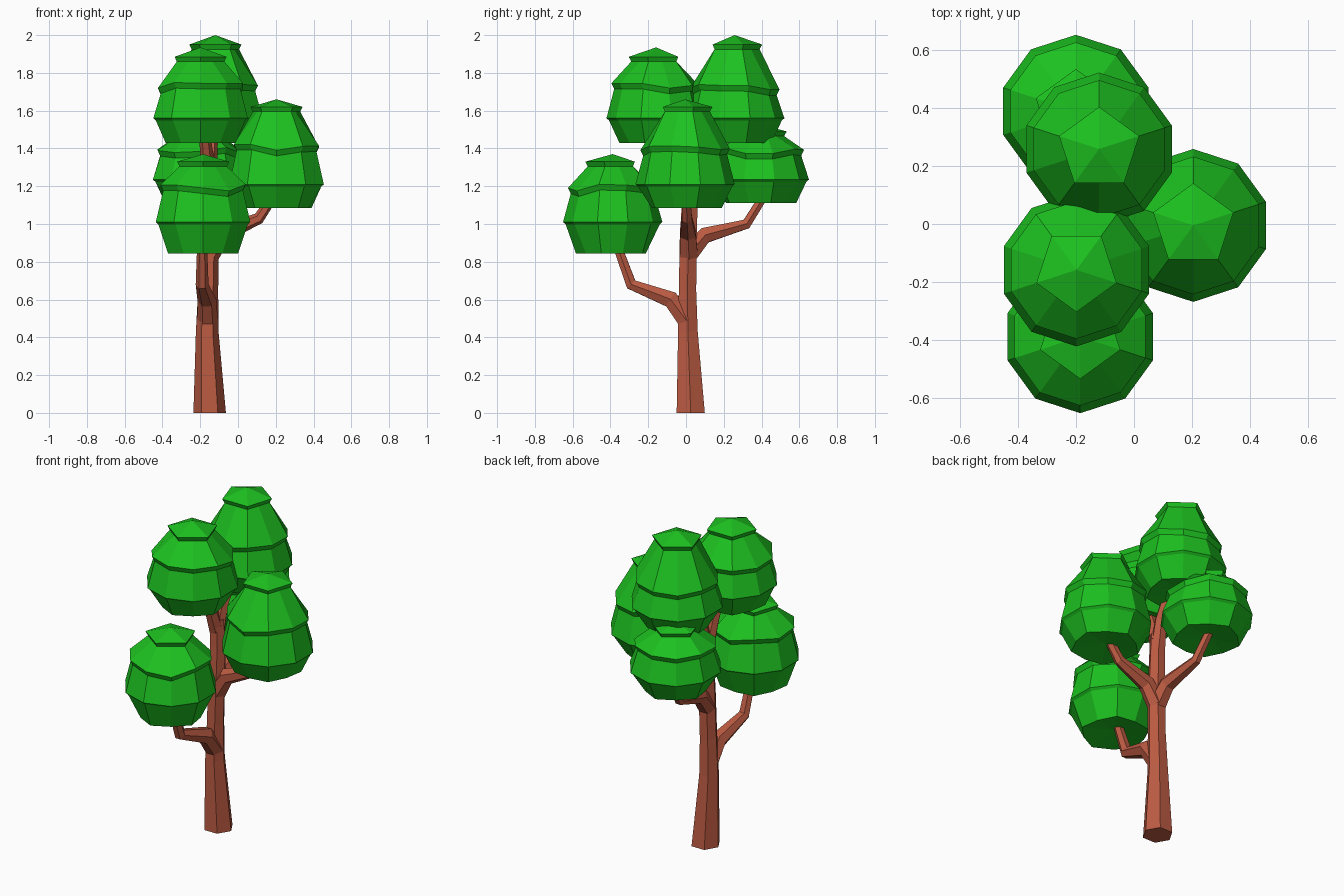
import bpy, bmesh, math, random
from mathutils import Vector

if "Cube" in bpy.data.objects:
    bpy.data.objects.remove(bpy.data.objects["Cube"])

random.seed(4)


def material(name, rgb):
    m = bpy.data.materials.new(name)
    m.diffuse_color = (*rgb, 1)
    m.use_nodes = True
    m.node_tree.nodes["Principled BSDF"].inputs["Base Color"].default_value = m.diffuse_color
    return m


GREEN = material("leaf_green", (0.012, 0.53, 0.014))
BROWN = material("bark_brown", (0.5, 0.105, 0.055))


def finish(bm, name, mat):
    bmesh.ops.recalc_face_normals(bm, faces=bm.faces[:])
    me = bpy.data.meshes.new(name)
    bm.to_mesh(me)
    bm.free()
    me.materials.append(mat)
    ob = bpy.data.objects.new(name, me)
    bpy.context.collection.objects.link(ob)
    return ob


def bridge(bm, rings):
    for a, b in zip(rings, rings[1:]):
        n = len(a)
        for i in range(n):
            j = (i + 1) % n
            bm.faces.new((a[i], a[j], b[j], b[i]))


def fan(bm, ring, tip):
    for i in range(len(ring)):
        bm.faces.new((ring[i], ring[(i + 1) % len(ring)], tip))


def limb(name, points, radii, sides=6):
    """Faceted tapering tube along a path, with a twist-free frame."""
    bm = bmesh.new()
    pts = [Vector(p) for p in points]
    u = Vector((1, 0, 0))
    rings = []
    for k, p in enumerate(pts):
        t = (pts[min(k + 1, len(pts) - 1)] - pts[max(k - 1, 0)]).normalized()
        if k == 0 and p.z == 0:
            t = Vector((0, 0, 1))
        u = (u - t * u.dot(t)).normalized()
        v = t.cross(u)
        rings.append([bm.verts.new(p + radii[k] * (
            u * math.cos(math.tau * i / sides) + v * math.sin(math.tau * i / sides)))
            for i in range(sides)])
    bridge(bm, rings)
    bm.faces.new(rings[0])
    bm.faces.new(rings[-1])
    return finish(bm, name, BROWN)


def foliage(name, x, y, levels, phase):
    """Three stacked leaf shells with overhanging lips and a dimpled underside."""
    top, rim, mid, wide, low = levels
    profile = [(0.145, rim), (0.132, rim - 0.025),
               (0.237, mid + 0.012), (0.222, mid - 0.018),
               (0.263, wide), (0.249, wide - 0.012),
               (0.195, low)]
    bm = bmesh.new()
    rings = []
    wobble = [random.uniform(-0.02, 0.02) for _ in range(10)]
    for k, (r, z) in enumerate(profile):
        ring = []
        for i in range(10):
            a = math.radians(phase) + math.tau * i / 10
            rr, zz = r, z
            if k < 2 and i % 2:            # pentagonal crown
                rr *= math.cos(math.pi / 5)
            if k in (2, 3):                # wavy middle lip
                zz += wobble[i]
            if k == 6 and i % 2:
                rr *= 0.9
            ring.append(bm.verts.new((x + rr * math.cos(a), y + rr * math.sin(a), zz)))
        rings.append(ring)
    bridge(bm, rings)
    fan(bm, rings[0], bm.verts.new((x, y, top)))
    fan(bm, rings[-1], bm.verts.new((x, y, low + 0.025)))
    return finish(bm, name, GREEN)


# Trunk and its two upper forks
limb("trunk", [(-0.15, 0.025, 0), (-0.163, 0.01, 0.43), (-0.158, 0.008, 0.65),
               (-0.152, 0.012, 0.92), (-0.15, 0.02, 1.12), (-0.155, 0.02, 1.28)],
     [0.086, 0.06, 0.053, 0.052, 0.048, 0.045])
limb("back_fork", [(-0.155, 0.02, 1.2), (-0.145, 0.06, 1.36), (-0.13, 0.16, 1.52)],
     [0.044, 0.036, 0.026])
limb("front_fork", [(-0.155, 0.02, 1.2), (-0.165, -0.03, 1.36), (-0.18, -0.1, 1.52)],
     [0.044, 0.036, 0.026])

# Side branches
limb("front_branch", [(-0.16, 0.01, 0.48), (-0.165, -0.08, 0.6),
                      (-0.19, -0.29, 0.68), (-0.19, -0.37, 0.9)],
     [0.055, 0.05, 0.034, 0.026])
limb("back_branch", [(-0.155, 0.015, 0.84), (-0.16, 0.10, 0.94),
                     (-0.18, 0.32, 1.0), (-0.2, 0.42, 1.16)],
     [0.055, 0.048, 0.03, 0.025])
limb("right_branch", [(-0.15, 0.015, 0.84), (-0.08, 0.01, 0.95),
                      (0.11, 0.005, 1.03), (0.19, 0.0, 1.15)],
     [0.055, 0.048, 0.031, 0.025])

# Leaf clusters: apex, crown rim, middle lip, widest lip, bottom
foliage("back_top_leaves", -0.12, 0.258, (2.0, 1.95, 1.71, 1.56, 1.43), 90)
foliage("front_top_leaves", -0.198, -0.158, (1.935, 1.885, 1.72, 1.56, 1.43), 54)
foliage("right_leaves", 0.204, -0.005, (1.66, 1.62, 1.395, 1.21, 1.085), 90)
foliage("front_low_leaves", -0.185, -0.388, (1.37, 1.33, 1.18, 1.01, 0.845), 270)
foliage("back_low_leaves", -0.2, 0.388, (1.53, 1.49, 1.38, 1.235, 1.11), 90)
